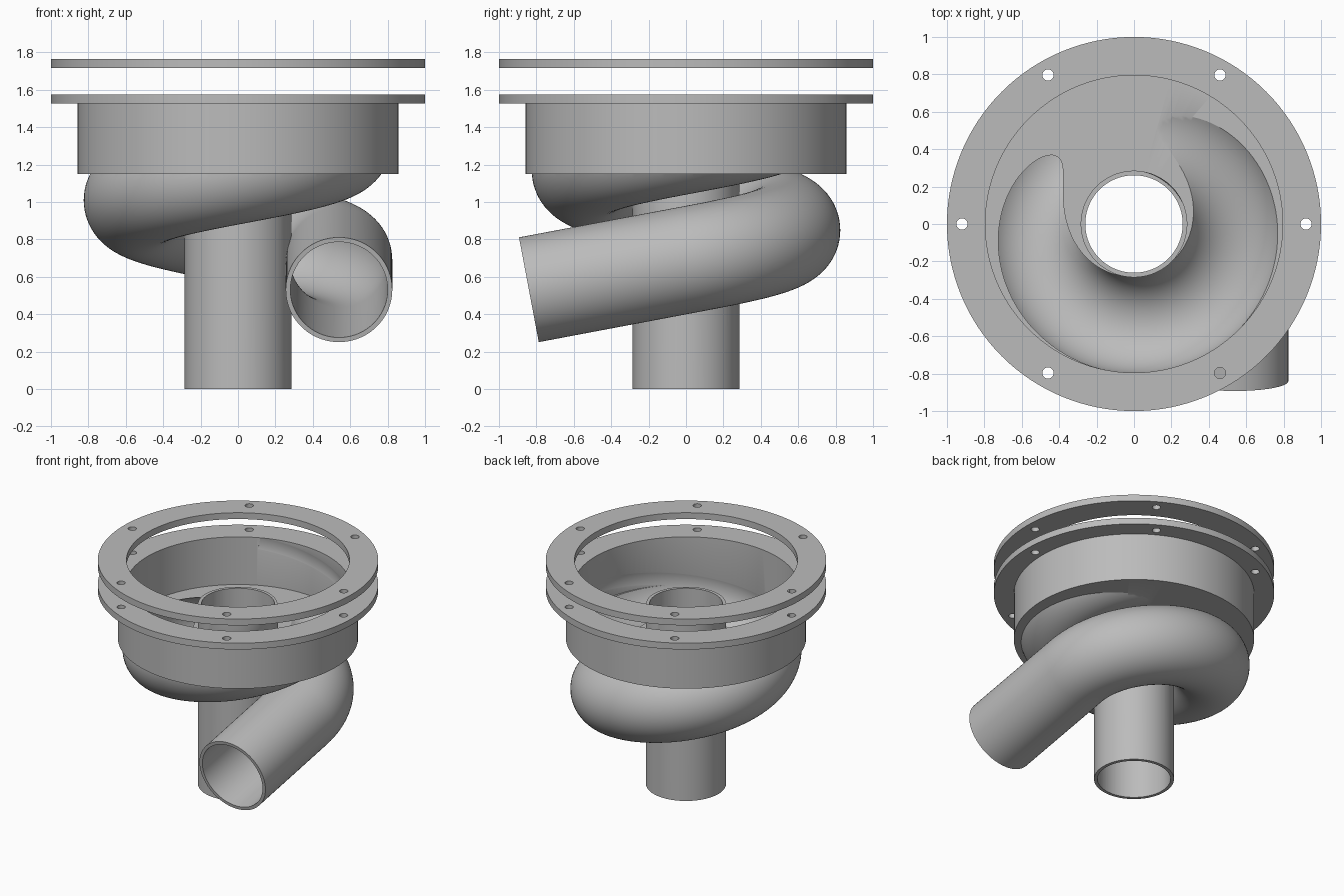
import bpy, bmesh
from math import sin, cos, pi, radians, atan
from mathutils import Vector

if "Cube" in bpy.data.objects:
    bpy.data.objects.remove(bpy.data.objects["Cube"], do_unlink=True)

# One plain grey for the whole model
grey = bpy.data.materials.new("plain_grey")
grey.use_nodes = True
grey.diffuse_color = (0.5, 0.5, 0.5, 1)
grey.node_tree.nodes["Principled BSDF"].inputs["Base Color"].default_value = (0.5, 0.5, 0.5, 1)

PATH_R, PITCH, START_Z = 0.54, 0.64, 0.689
SLOPE = PITCH / (2 * pi * PATH_R)
PIPE_OUT, PIPE_IN = 0.285, 0.26
SIDES = 128


def finish_mesh(name, bm):
    bmesh.ops.recalc_face_normals(bm, faces=bm.faces)
    mesh = bpy.data.meshes.new(name)
    bm.to_mesh(mesh)
    bm.free()
    mesh.materials.append(grey)
    obj = bpy.data.objects.new(name, mesh)
    bpy.context.collection.objects.link(obj)
    return obj


def skin(bm, rings, closed):
    """Bridge rings of vertices; close the loop of rings or cap its ends."""
    count = len(rings)
    for i in range(count if closed else count - 1):
        a, b = rings[i], rings[(i + 1) % count]
        for j in range(len(a)):
            k = (j + 1) % len(a)
            bm.faces.new((a[j], a[k], b[k], b[j]))
    if not closed:
        bm.faces.new(rings[0])
        bm.faces.new(rings[-1])


def lathe(name, profile, closed=True):
    """Turn (radius, z) points about the z axis."""
    bm = bmesh.new()
    rings = [[bm.verts.new((r * cos(2 * pi * j / SIDES), r * sin(2 * pi * j / SIDES), z))
              for j in range(SIDES)] for r, z in profile]
    skin(bm, rings, closed)
    return finish_mesh(name, bm)


def cylinder(name, radius, z0, z1):
    return lathe(name, [(radius, z0), (radius, z1)], closed=False)


def spiral_pipe(name, radius, extra, end_angle, sides=72):
    """Straight inlet running back and up, then a rising coil."""
    bm = bmesh.new()
    stations = []
    run = 0.84 + extra
    forward = Vector((0, 1, SLOPE)).normalized()
    stations.append((Vector((PATH_R, -run, START_Z - run * SLOPE)), forward, Vector((1, 0, 0))))
    steps = int(end_angle / 3)
    for i in range(steps + 1):
        a = radians(end_angle) * i / steps
        out = Vector((cos(a), sin(a), 0))
        tangent = Vector((-sin(a), cos(a), SLOPE)).normalized()
        stations.append((out * PATH_R + Vector((0, 0, START_Z + PITCH * a / (2 * pi))), tangent, out))
    rings = []
    for centre, tangent, out in stations:
        up = out.cross(tangent)
        rings.append([bm.verts.new(centre + radius * (out * cos(2 * pi * j / sides)
                                                      + up * sin(2 * pi * j / sides)))
                      for j in range(sides)])
    skin(bm, rings, closed=False)
    return finish_mesh(name, bm)


def combine(obj, other, operation):
    """Apply a boolean and remove the helper."""
    other.hide_render = True
    mod = obj.modifiers.new(operation.lower(), 'BOOLEAN')
    mod.operation, mod.object, mod.solver = operation, other, 'EXACT'
    bpy.context.view_layer.objects.active = obj
    bpy.ops.object.modifier_apply(modifier=mod.name)
    bpy.data.objects.remove(other, do_unlink=True)


def drill_bolt_holes(obj, z0, z1):
    for i in range(6):
        bm = bmesh.new()
        bmesh.ops.create_cone(bm, cap_ends=True, segments=32, radius1=0.03, radius2=0.03, depth=z1 - z0)
        a = i * pi / 3
        bmesh.ops.translate(bm, verts=bm.verts, vec=(0.92 * cos(a), 0.92 * sin(a), (z0 + z1) / 2))
        combine(obj, finish_mesh("bolt_hole", bm), 'DIFFERENCE')


def smooth(obj):
    bpy.ops.object.select_all(action='DESELECT')
    obj.select_set(True)
    bpy.context.view_layer.objects.active = obj
    bpy.ops.object.shade_smooth_by_angle(angle=radians(25))


# Loose clamp ring above the bowl
clamp_ring = lathe("clamp_ring", [(0.795, 1.715), (1, 1.715), (1, 1.765), (0.795, 1.765)])
drill_bolt_holes(clamp_ring, 1.6, 1.9)

# Flanged bowl with its floor and the upright central tube
chamber = lathe("swirl_chamber", [
    (PIPE_IN, 0), (PIPE_OUT, 0), (PIPE_OUT, 1.15), (0.857, 1.15), (0.857, 1.525), (1, 1.525),
    (1, 1.575), (0.795, 1.575), (0.795, 1.2), (PIPE_OUT, 1.2), (PIPE_OUT, 1.42), (PIPE_IN, 1.42)])
drill_bolt_holes(chamber, 1.45, 1.65)

# Coiled inlet pipe, cut off inside the floor thickness
pipe = spiral_pipe("inlet_pipe", PIPE_OUT, 0, 474)
combine(pipe, cylinder("pipe_trim", 1.5, 1.175, 3), 'DIFFERENCE')
combine(chamber, pipe, 'UNION')

# Hollow out the pipe passage and the central bore
combine(chamber, spiral_pipe("pipe_passage", PIPE_IN, 0.1, 474), 'DIFFERENCE')
combine(chamber, cylinder("central_bore", PIPE_IN + 0.0005, -0.5, 2), 'DIFFERENCE')

for part in (clamp_ring, chamber):
    smooth(part)
